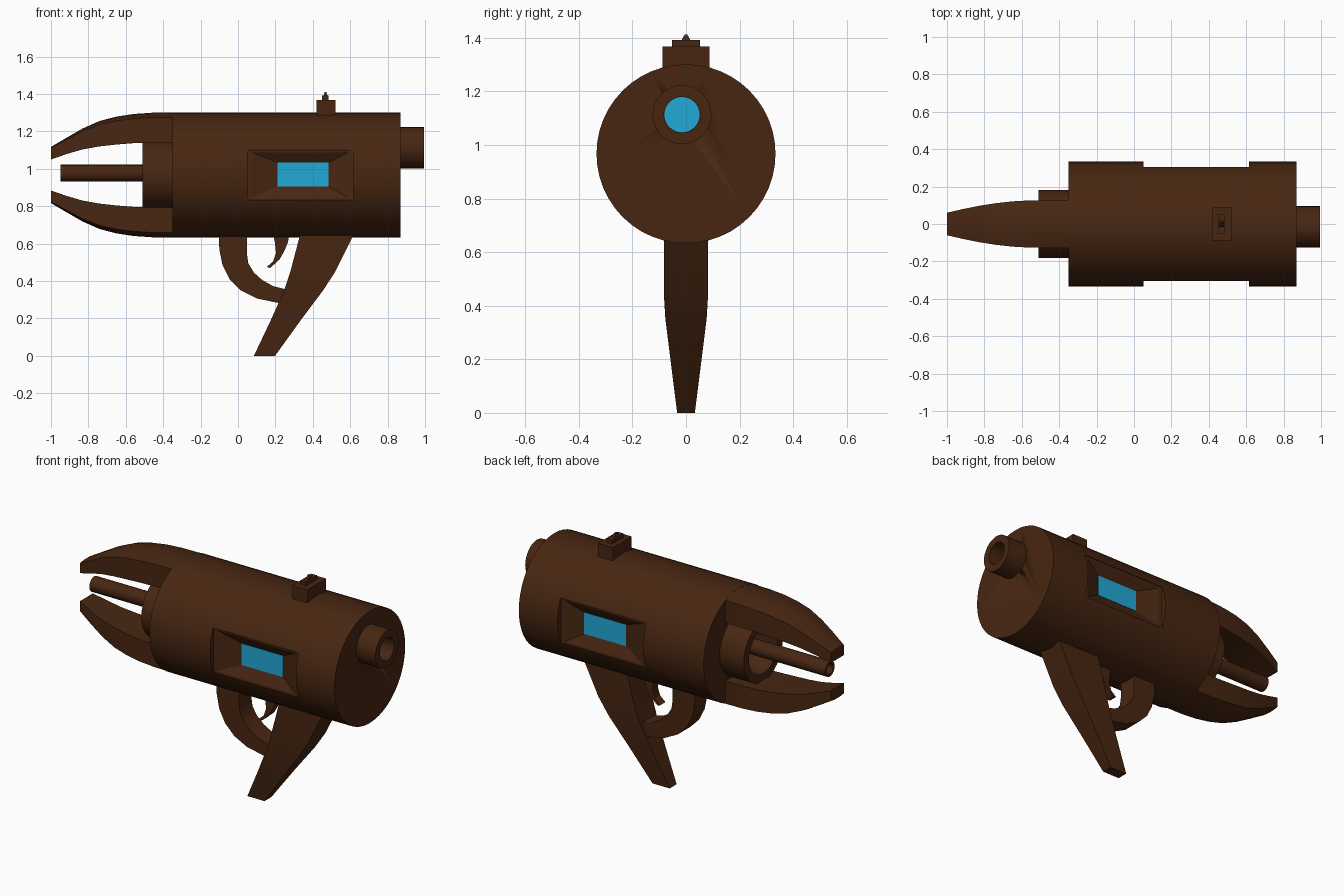
import bpy, bmesh, math

if "Cube" in bpy.data.objects:
    bpy.data.objects.remove(bpy.data.objects["Cube"])

CZ, R = 0.967, 0.334          # body axis height and radius


def material(name, rgb):
    m = bpy.data.materials.new(name)
    m.diffuse_color = (*rgb, 1)
    m.use_nodes = True
    m.node_tree.nodes["Principled BSDF"].inputs["Base Color"].default_value = m.diffuse_color
    return m


BROWN = material("dark_brown", (0.064, 0.0195, 0.0058))
CYAN = material("bright_cyan", (0.016, 0.40, 0.68))


def loft(name, sections, mat=BROWN, closed=False, smooth=30):
    """Skin equal-length point loops; cap the ends or join last to first."""
    bm = bmesh.new()
    rings = [[bm.verts.new(p) for p in s] for s in sections]
    n = len(rings[0])
    pairs = list(zip(rings, rings[1:])) + ([(rings[-1], rings[0])] if closed else [])
    for a, b in pairs:
        for i in range(n):
            j = (i + 1) % n
            bm.faces.new((a[i], a[j], b[j], b[i]))
    if not closed:
        bm.faces.new(rings[0])
        bm.faces.new(rings[-1])
    bmesh.ops.recalc_face_normals(bm, faces=bm.faces)
    me = bpy.data.meshes.new(name)
    bm.to_mesh(me)
    bm.free()
    me.materials.append(mat)
    ob = bpy.data.objects.new(name, me)
    bpy.context.collection.objects.link(ob)
    bpy.ops.object.select_all(action='DESELECT')
    ob.select_set(True)
    bpy.context.view_layer.objects.active = ob
    if smooth:
        bpy.ops.object.shade_smooth_by_angle(angle=math.radians(smooth))
    return ob


def turned(name, profile, cy=0, cz=CZ, n=32, **kw):
    """Round part along x from (x, radius) pairs."""
    ang = [2 * math.pi * i / n for i in range(n)]
    return loft(name, [[(x, cy + r * math.sin(a), cz + r * math.cos(a)) for a in ang]
                       for x, r in profile], **kw)


def tube(name, x0, x1, r, ri, **kw):
    return turned(name, [(x0, r), (x1, r), (x1, ri), (x0, ri)], closed=True, **kw)


def rect_y(x0, x1, z0, z1, y):
    return [(x0, y, z0), (x1, y, z0), (x1, y, z1), (x0, y, z1)]


def box(name, x0, x1, hy, z0, z1, **kw):
    return loft(name, [rect_y(x0, x1, z0, z1, -hy), rect_y(x0, x1, z0, z1, hy)], smooth=0, **kw)


def cut(target, cutter):
    mod = target.modifiers.new("cut", 'BOOLEAN')
    mod.operation, mod.solver, mod.object = 'DIFFERENCE', 'EXACT', cutter
    bpy.context.view_layer.objects.active = target
    bpy.ops.object.modifier_apply(modifier=mod.name)
    bpy.data.objects.remove(cutter)


# main barrel with funnel-shaped side windows and a rear bore
body = turned("body", [(-0.35, R), (0.87, R)], n=48)
for side, s in (("front", -1), ("back", 1)):
    cut(body, loft("window_cutter", [
        rect_y(0.05, 0.615, 0.833, 1.10, s * 0.40),
        rect_y(0.05, 0.615, 0.833, 1.10, s * 0.302),
        rect_y(0.075, 0.59, 0.845, 1.088, s * 0.30),
        rect_y(0.21, 0.485, 0.905, 1.033, s * 0.265)], smooth=0))
    loft("window_" + side, [rect_y(0.21, 0.485, 0.905, 1.033, s * 0.262),
                            rect_y(0.21, 0.485, 0.905, 1.033, s * 0.267)], CYAN, smooth=0)
cut(body, turned("bore_cutter", [(0.82, 0.067), (0.95, 0.067)], cy=-0.015, cz=1.113))

# rear socket with glowing bottom
tube("rear_socket", 0.865, 0.995, 0.11, 0.067, cy=-0.015, cz=1.113)
turned("rear_lens", [(0.818, 0.066), (0.825, 0.066)], cy=-0.015, cz=1.113, mat=CYAN)

# front collar and hollow rod
tube("front_collar", -0.51, -0.34, 0.183, 0.135)
tube("front_rod", -0.95, -0.34, 0.045, 0.03, cz=0.977, n=20)

# prongs: x, outer height, inner height, half width; mirrored about the axis
stations = [(-0.34, 1.301, 1.14, 0.128), (-0.46, 1.30, 1.141, 0.128), (-0.56, 1.293, 1.137, 0.126),
            (-0.65, 1.279, 1.13, 0.121), (-0.74, 1.256, 1.12, 0.111), (-0.83, 1.216, 1.104, 0.097),
            (-0.91, 1.170, 1.081, 0.081), (-1.0, 1.117, 1.05, 0.06)]
for name, s in (("upper_prong", 1), ("lower_prong", -1)):
    secs = []
    for x, zo, zi, w in stations:
        arc = [(x, w * t, CZ + s * (zo - CZ - R + math.sqrt(R * R - (w * t) ** 2)))
               for t in (-1, -0.5, 0, 0.5, 1)]
        secs.append(arc + [(x, w, CZ + s * (zi - CZ)), (x, -w, CZ + s * (zi - CZ))])
    loft(name, secs)

# grip: z, front x, rear x, half width
rows = [(0, 0.085, 0.198, 0.033), (0.19, 0.175, 0.335, 0.057), (0.35, 0.247, 0.455, 0.077),
        (0.45, 0.28, 0.52, 0.083), (0.69, 0.343, 0.64, 0.083)]
loft("grip", [[(a, -w, z), (b, -w, z), (b, w, z), (a, w, z)] for z, a, b, w in rows])


def strip(name, pairs, hy):
    """Curved bar from (outer x, outer z, inner x, inner z) stations."""
    return loft(name, [[(a, -hy, b), (c, -hy, d), (c, hy, d), (a, hy, b)] for a, b, c, d in pairs])


# trigger guard and trigger
strip("trigger_guard", [(-0.102, 0.67, 0.047, 0.67), (-0.10, 0.57, 0.047, 0.55),
                        (-0.083, 0.485, 0.055, 0.495), (-0.045, 0.41, 0.085, 0.445),
                        (0.015, 0.35, 0.13, 0.405), (0.10, 0.307, 0.19, 0.372),
                        (0.23, 0.28, 0.28, 0.35)], 0.058)
strip("trigger", [(0.185, 0.67, 0.275, 0.67), (0.198, 0.60, 0.268, 0.61), (0.203, 0.55, 0.25, 0.565),
                  (0.188, 0.505, 0.222, 0.515), (0.153, 0.475, 0.172, 0.47)], 0.025)

# rear sight
box("sight_base", 0.42, 0.52, 0.088, 1.28, 1.368)
box("sight_block", 0.45, 0.485, 0.052, 1.36, 1.392)
loft("sight_tip", [[(0.455, -0.02, 1.385), (0.48, -0.02, 1.385), (0.48, 0.02, 1.385), (0.455, 0.02, 1.385)],
                   [(0.464, -0.005, 1.412), (0.471, -0.005, 1.412), (0.471, 0.005, 1.412),
                    (0.464, 0.005, 1.412)]], smooth=0)
